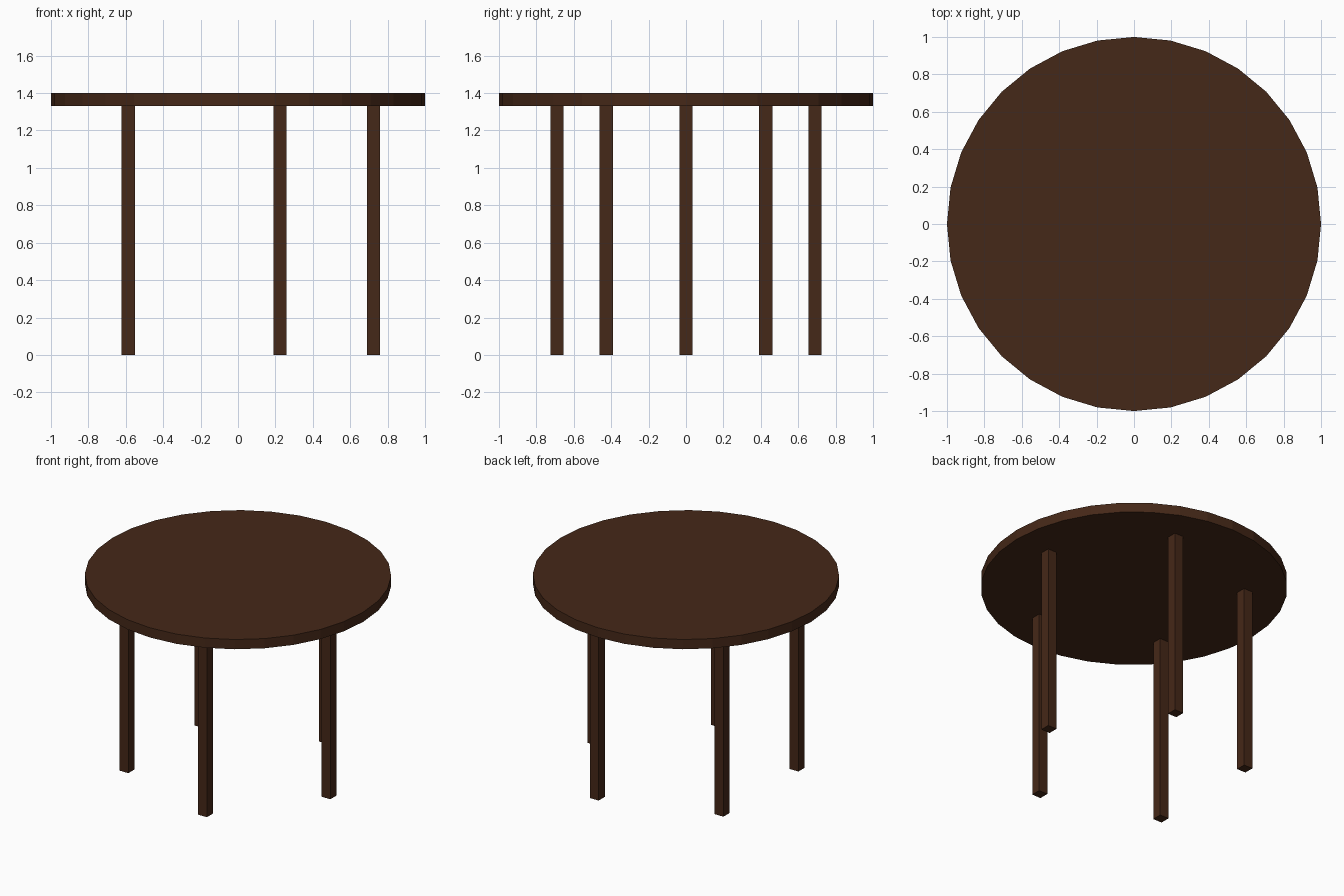
import bpy
import math

if "Cube" in bpy.data.objects:
    bpy.data.objects.remove(bpy.data.objects["Cube"])

TOP_Z, TOP_THICK = 1.40, 0.07
LEG_WIDTH, LEG_RING, LEG_COUNT = 0.07, 0.725, 5
LEG_HEIGHT = TOP_Z - TOP_THICK

wood = bpy.data.materials.new("dark_wood")
wood.diffuse_color = (0.06, 0.021, 0.009, 1)
wood.use_nodes = True
wood.node_tree.nodes["Principled BSDF"].inputs["Base Color"].default_value = wood.diffuse_color


def finish(name):
    obj = bpy.context.object
    obj.name = name
    obj.data.materials.append(wood)
    return obj


# Round tabletop
bpy.ops.mesh.primitive_cylinder_add(vertices=32, radius=1, depth=TOP_THICK,
                                    location=(0, 0, TOP_Z - TOP_THICK / 2))
finish("tabletop")

# Five square legs in a ring, all aligned to the axes
for i in range(LEG_COUNT):
    a = math.tau * i / LEG_COUNT
    bpy.ops.mesh.primitive_cube_add(
        size=1, location=(LEG_RING * math.cos(a), LEG_RING * math.sin(a), LEG_HEIGHT / 2))
    leg = finish(f"leg_{i + 1}")
    leg.scale = (LEG_WIDTH, LEG_WIDTH, LEG_HEIGHT)
    bpy.ops.object.transform_apply(location=False, rotation=False, scale=True)
